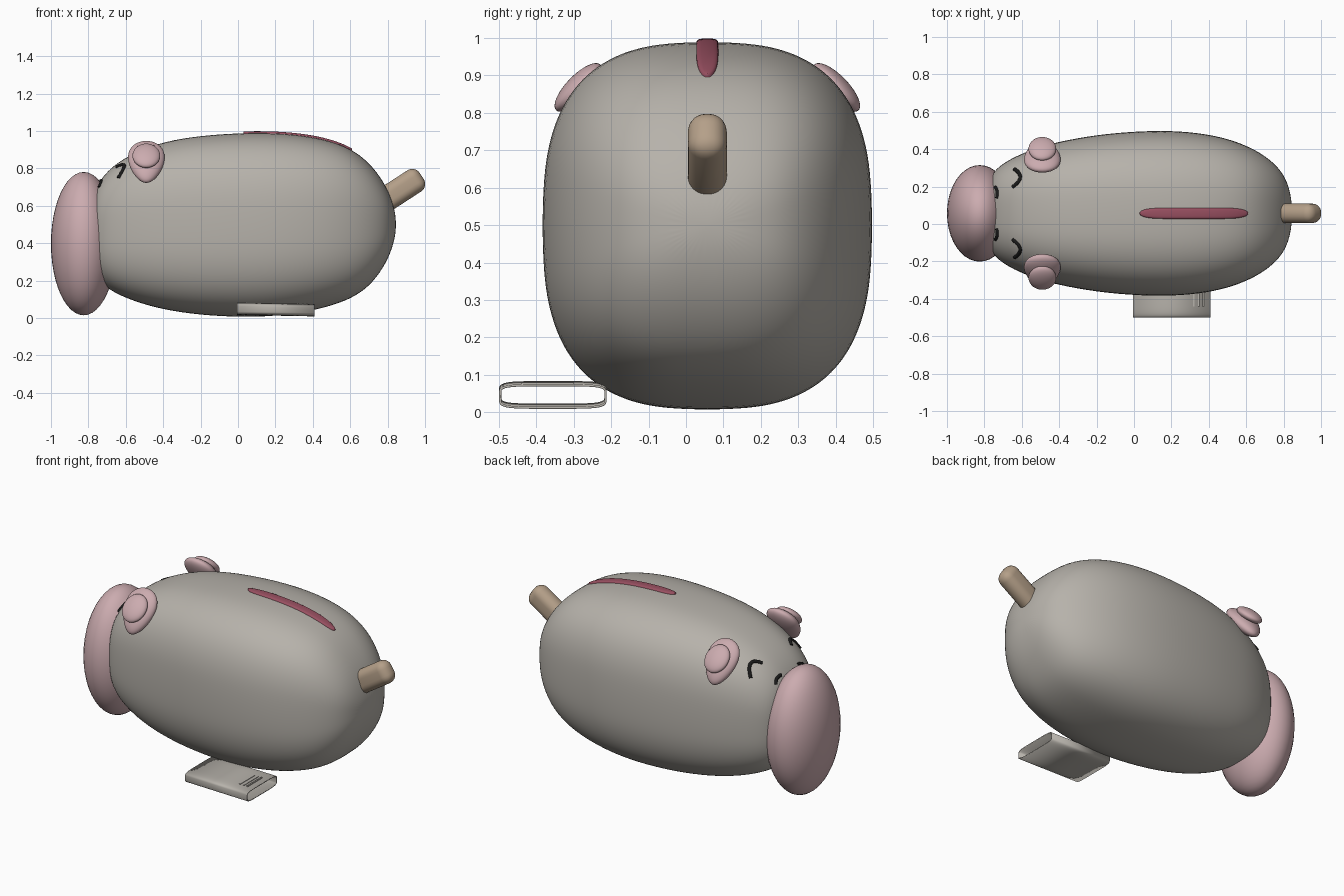
import bpy, bmesh, math
from mathutils import Vector, Matrix
from mathutils.bvhtree import BVHTree

cube = bpy.data.objects.get("Cube")
if cube:
    bpy.data.objects.remove(cube)

CY = 0.057  # symmetry plane of the animal


def material(name, r, g, b):
    m = bpy.data.materials.new(name)
    m.use_nodes = True
    m.diffuse_color = (r, g, b, 1)
    m.node_tree.nodes["Principled BSDF"].inputs["Base Color"].default_value = (r, g, b, 1)
    return m


GREY = material("warm grey", 0.47, 0.445, 0.405)
PINK = material("soft pink", 0.6, 0.41, 0.43)
TAN = material("tan", 0.46, 0.35, 0.25)
ROSE = material("dark rose", 0.32, 0.08, 0.12)
BLACK = material("black", 0.01, 0.01, 0.01)


def finish(bm, name, mat, subdivisions=0):
    bmesh.ops.recalc_face_normals(bm, faces=bm.faces)
    mesh = bpy.data.meshes.new(name)
    bm.to_mesh(mesh)
    bm.free()
    mesh.materials.append(mat)
    ob = bpy.data.objects.new(name, mesh)
    bpy.context.collection.objects.link(ob)
    if subdivisions:
        mod = ob.modifiers.new("Smooth", "SUBSURF")
        mod.levels = mod.render_levels = subdivisions
    bpy.ops.object.select_all(action="DESELECT")
    ob.select_set(True)
    bpy.context.view_layer.objects.active = ob
    bpy.ops.object.shade_smooth_by_angle(angle=math.radians(45))
    return ob


def power(v, p):
    return math.copysign(abs(v) ** p, v)


def loft(name, mat, rows, exponent, sides, y=CY, caps=True, subdivisions=0):
    """Superellipse rings along x; each row is x, top, bottom, half width."""
    bm = bmesh.new()
    rings = []
    for x, top, bottom, half in rows:
        ring = []
        for i in range(sides):
            a = math.tau * i / sides
            ring.append(bm.verts.new((x, y + half * power(math.cos(a), 2 / exponent),
                (top + bottom) / 2 + (top - bottom) / 2 * power(math.sin(a), 2 / exponent))))
        rings.append(ring)
    for a, b in zip(rings, rings[1:]):
        for i in range(sides):
            j = (i + 1) % sides
            bm.faces.new((a[i], a[j], b[j], b[i]))
    if caps:
        bm.faces.new(rings[0])
        bm.faces.new(rings[-1])
    return finish(bm, name, mat, subdivisions)


def ellipsoid(name, mat, centre, radii, tilt=0, taper=0):
    bm = bmesh.new()
    bmesh.ops.create_uvsphere(bm, u_segments=40, v_segments=24, radius=1)
    for v in bm.verts:
        v.co.x *= 1 + taper * v.co.y
    bm.transform(Matrix.Translation(centre) @ Matrix.Rotation(tilt, 4, "X")
                 @ Matrix.Diagonal((*radii, 1)))
    return finish(bm, name, mat)


# Body
body = loft("body", GREY, [
    (-0.79, 0.55, 0.35, 0.08),
    (-0.775, 0.66, 0.25, 0.18),
    (-0.74, 0.74, 0.19, 0.24),
    (-0.65, 0.835, 0.125, 0.3),
    (-0.5, 0.91, 0.07, 0.36),
    (-0.35, 0.955, 0.035, 0.395),
    (-0.15, 0.982, 0.01, 0.428),
    (0.1, 0.994, 0.002, 0.445),
    (0.3, 0.985, 0.02, 0.438),
    (0.47, 0.957, 0.055, 0.41),
    (0.6, 0.91, 0.1, 0.365),
    (0.7, 0.835, 0.165, 0.31),
    (0.78, 0.73, 0.27, 0.24),
    (0.825, 0.63, 0.37, 0.16),
    (0.845, 0.54, 0.46, 0.06),
], 2.75, 40, subdivisions=2)
surface = BVHTree.FromObject(body, bpy.context.evaluated_depsgraph_get())

# Snout
ellipsoid("snout", PINK, (-0.825, CY, 0.398), (0.175, 0.258, 0.383))


# Painted strokes that hug the body
def stroke(name, points, side):
    a, b, c = (Vector((x, CY + side * y, z)) for x, y, z in points)
    curve = bpy.data.curves.new(name, "CURVE")
    curve.dimensions = "3D"
    curve.bevel_depth = 0.01
    curve.bevel_resolution = 2
    curve.use_fill_caps = True
    spline = curve.splines.new("POLY")
    steps = 12
    spline.points.add(steps)
    for i, p in enumerate(spline.points):
        t = i / steps
        q = a * (1 - t) * (1 - 2 * t) + b * 4 * t * (1 - t) + c * t * (2 * t - 1)
        p.co = (*surface.find_nearest(q)[0], 1)
    curve.materials.append(BLACK)
    bpy.context.collection.objects.link(bpy.data.objects.new(name, curve))


# Ears, eyes and nostrils on both flanks
for side, label in ((1, "back"), (-1, "front")):
    ellipsoid(label + "_ear", PINK, (-0.49, CY + side * 0.305, 0.835),
              (0.095, 0.135, 0.045), tilt=-side * math.radians(54), taper=-side * 0.25)
    ellipsoid(label + "_inner_ear", PINK, (-0.49, CY + side * 0.345, 0.868),
              (0.074, 0.085, 0.032), tilt=-side * math.radians(46))
    stroke(label + "_eye", [(-0.66, 0.145, 0.82), (-0.62, 0.2, 0.83), (-0.65, 0.25, 0.76)], side)
    stroke(label + "_nostril", [(-0.76, 0.085, 0.75), (-0.75, 0.12, 0.74), (-0.76, 0.145, 0.71)], side)

# Coin slot strip following the back
rows = []
for i in range(33):
    u = math.cos(math.pi * (1 - i / 32))
    x = 0.32 + 0.29 * u
    top = surface.ray_cast(Vector((x, CY, 2)), Vector((0, 0, -1)))[0].z
    half = 0.001 + 0.029 * (1 - u ** 6) ** 0.5
    rows.append((x, top + 0.01, top - 0.02, half))
loft("coin_slot", ROSE, rows, 3.5, 20)

# Tail stub
bm = bmesh.new()
bmesh.ops.create_cube(bm, size=1)
bm.transform(Matrix.Diagonal((0.28, 0.104, 0.135, 1)))
bmesh.ops.bevel(bm, geom=bm.edges[:], offset=0.048, segments=6, profile=0.5, affect="EDGES")
bm.transform(Matrix.Translation((0.865, CY, 0.683)) @ Matrix.Rotation(math.radians(-33), 4, "Y"))
finish(bm, "tail", TAN)

# Hollow sleeve lying beside the body
sleeve = loft("sleeve", GREY, [(-0.005, 0.083, 0.017, 0.144), (0.41, 0.075, 0.009, 0.144)],
              5, 48, y=-0.356, caps=False)
wall = sleeve.modifiers.new("Wall", "SOLIDIFY")
wall.thickness = 0.006
wall.offset = -1

# Thin raised bands on the sleeve
for x in (0.32, 0.345, 0.37):
    bm = bmesh.new()
    bmesh.ops.create_cube(bm, size=1)
    bm.transform(Matrix.Translation((x, -0.37, 0.0765)) @ Matrix.Diagonal((0.008, 0.14, 0.006, 1)))
    finish(bm, "sleeve_band", GREY)
